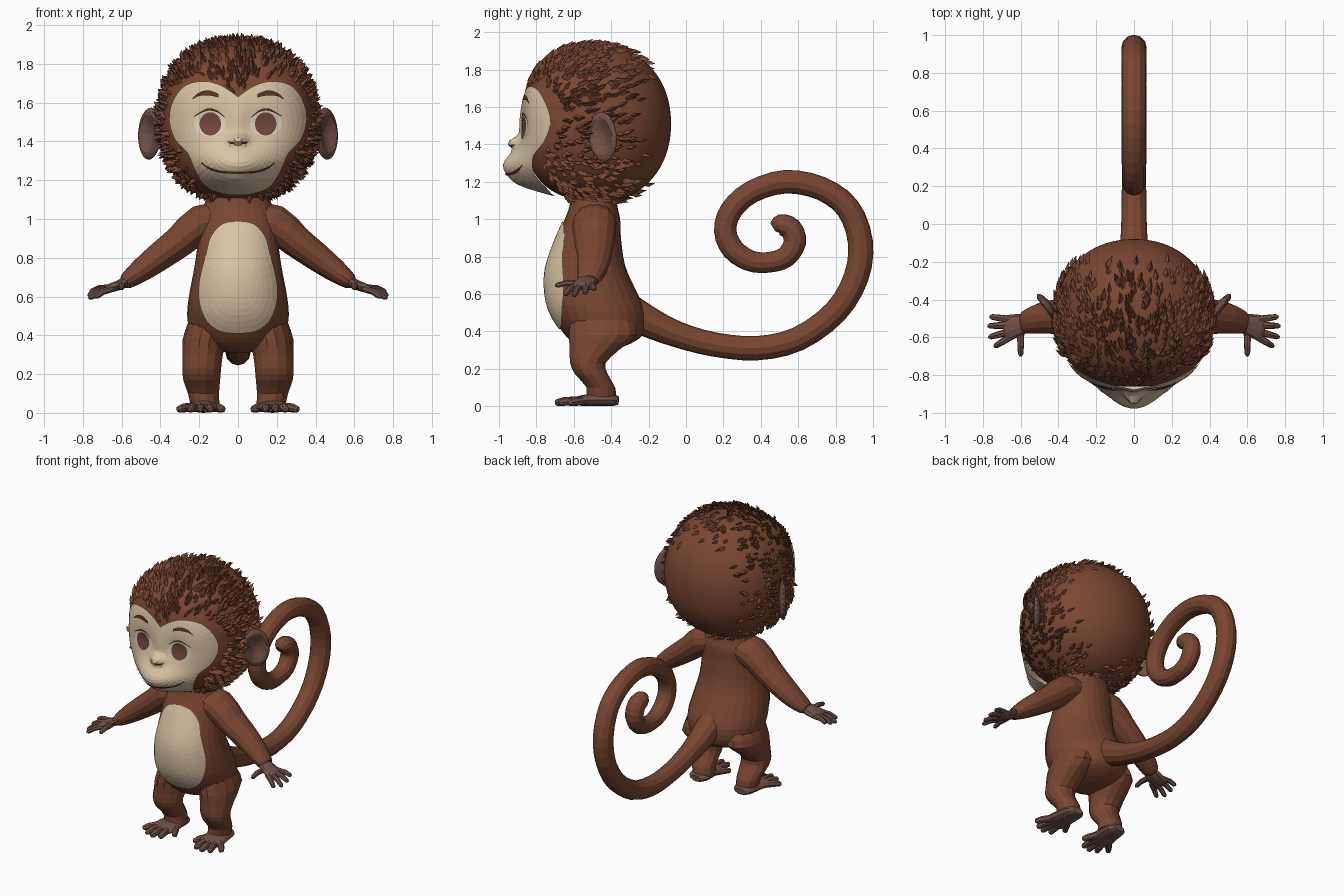
import bpy, bmesh, math, random
from mathutils import Vector, Matrix

if "Cube" in bpy.data.objects:
    bpy.data.objects.remove(bpy.data.objects["Cube"])

random.seed(4)


def mat(name, r, g, b):
    m = bpy.data.materials.new(name)
    m.diffuse_color = (r, g, b, 1)
    m.use_nodes = True
    m.node_tree.nodes["Principled BSDF"].inputs["Base Color"].default_value = m.diffuse_color
    return m


FUR = mat("brown fur", .195, .062, .031)
CREAM = mat("cream skin", .70, .55, .37)
SKIN = mat("dusky skin", .165, .082, .064)
IRIS = mat("iris brown", .17, .062, .045)
DARK = mat("dark brown", .10, .032, .02)
WHITE = mat("eye white", .74, .66, .53)


def finish(name, bm, m, mirror=False, front=False, smooth=False):
    bm.normal_update()
    if front:  # open patch: make it face -y
        if sum(f.normal.y for f in bm.faces) > 0:
            bmesh.ops.reverse_faces(bm, faces=bm.faces[:])
    else:
        bmesh.ops.recalc_face_normals(bm, faces=bm.faces[:])
    me = bpy.data.meshes.new(name)
    bm.to_mesh(me)
    bm.free()
    me.materials.append(m)
    for p in me.polygons:
        p.use_smooth = smooth
    ob = bpy.data.objects.new(name, me)
    bpy.context.collection.objects.link(ob)
    if mirror:
        ob.modifiers.new("mirror", 'MIRROR').use_mirror_merge = False
    return ob


def spline(keys, steps):
    """Catmull-Rom through tuples of any length."""
    k = [keys[0]] + list(keys) + [keys[-1]]
    out = []
    for i in range(1, len(k) - 2):
        for s in range(steps):
            t = s / steps
            out.append(tuple(
                .5 * (2 * b + (c - a) * t + (2 * a - 5 * b + 4 * c - d) * t * t + (3 * b - a - 3 * c + d) * t ** 3)
                for a, b, c, d in zip(*k[i - 1:i + 3])))
    return out + [tuple(keys[-1])]


def tube(bm, keys, sides, ref, steps=3, tangent=None):
    """Closed tube; each key is x, y, z, radius along ref, radius across."""
    pts = spline(keys, steps)
    rings = []
    for i, p in enumerate(pts):
        t = tangent or Vector(pts[min(i + 1, len(pts) - 1)][:3]) - Vector(pts[max(i - 1, 0)][:3])
        v = t.cross(ref).normalized()
        u = v.cross(t).normalized()
        rings.append([bm.verts.new(Vector(p[:3]) + u * p[3] * math.cos(a) + v * p[4] * math.sin(a))
                      for a in (2 * math.pi * j / sides for j in range(sides))])
    for r, q in zip(rings, rings[1:]):
        for j in range(sides):
            bm.faces.new((r[j], r[j - 1], q[j - 1], q[j]))
    bm.faces.new(rings[0])
    bm.faces.new(rings[-1])
    return pts


def patch(name, outline, c, depth, rings, m, mirror=False):
    """Disc with an x,z outline, laid on the surface y = depth(x, z)."""
    bm = bmesh.new()
    mid = bm.verts.new((c[0], depth(*c), c[1]))
    prev = None
    for r in range(1, rings + 1):
        ring = []
        for x, z in outline:
            x, z = c[0] + (x - c[0]) * r / rings, c[1] + (z - c[1]) * r / rings
            ring.append(bm.verts.new((x, depth(x, z), z)))
        for j in range(len(ring)):
            if prev:
                bm.faces.new((prev[j], prev[j - 1], ring[j - 1], ring[j]))
            else:
                bm.faces.new((mid, ring[j - 1], ring[j]))
        prev = ring
    return finish(name, bm, m, mirror, True)


def strip(name, line, depth, m):
    """Thin painted stroke; keys are x, z, half thickness."""
    bm = bmesh.new()
    rows = [[bm.verts.new((x, depth(x, z + s * h), z + s * h)) for s in (-1, 1)] for x, z, h in spline(line, 4)]
    for a, b in zip(rows, rows[1:]):
        bm.faces.new((a[0], b[0], b[1], a[1]))
    return finish(name, bm, m, True, True)


def mirrored(half):
    """Close a half outline that runs from the top centre to the bottom centre."""
    return half + [(-x, z) for x, z in half[-2:0:-1]]


def oval(cx, cz, rx, rz, n=20):
    return [(cx + rx * math.cos(6.28319 * i / n), cz + rz * math.sin(6.28319 * i / n)) for i in range(n)]


X, Y, Z = Vector((1, 0, 0)), Vector((0, 1, 0)), Vector((0, 0, 1))

# Head: rounded ellipsoid, boxier towards the face
HC = Vector((0, -.47, 1.51))


def head_r(d):
    p = 2.12 - .6 * min(d.y, 0)
    return (abs(d.x / .41) ** p + abs(d.y / .39) ** p + abs(d.z / .42) ** p) ** (-1 / p)


bm = bmesh.new()
bmesh.ops.create_icosphere(bm, subdivisions=5, radius=1)
for v in bm.verts:
    d = v.co.normalized()
    v.co = HC + d * head_r(d)
finish("head", bm, FUR, smooth=True)


# Face: heart-shaped mask with muzzle, nose and chin
def head_y(x, z):
    lo, hi = 0, .5
    for _ in range(22):
        y = (lo + hi) / 2
        d = Vector((x, -y, z - HC.z))
        if d.length < head_r(d.normalized()):
            lo = y
        else:
            hi = y
    return HC.y - lo


def bump(x, z, cz, sx, sz, h):
    return h * math.exp(-(x / sx) ** 2 - ((z - cz) / sz) ** 2)


def face_y(x, z):
    return (head_y(x, z) - .016 - bump(x, z, 1.27, .19, .10, .135) - bump(x, z, 1.41, .045, .028, .055)
            - bump(x, z, 1.18, .12, .05, .06) - bump(x, z, 1.5, .05, .12, .015)
            + bump(abs(x) - .14, z, 1.50, .08, .06, .012))


def on_face(off):
    return lambda x, z: face_y(x, z) - off


half = spline([(0, 1.63), (.08, 1.685), (.17, 1.71), (.27, 1.69), (.335, 1.61), (.355, 1.51), (.325, 1.41),
               (.26, 1.34), (.225, 1.26), (.17, 1.17), (.08, 1.13), (0, 1.122)], 3)
MASK = mirrored(half)
patch("face", MASK, (0, 1.42), face_y, 14, CREAM)

# Eyes, brows, mouth and nostrils
patch("eye_white", oval(.143, 1.495, .082, .068), (.143, 1.495), on_face(.005), 4, WHITE, True)
patch("iris", oval(.143, 1.49, .056, .06), (.143, 1.49), on_face(.009), 4, IRIS, True)
strip("eyelid", [(.07, 1.525, .002), (.11, 1.556, .005), (.16, 1.563, .006), (.225, 1.53, .002)], on_face(.009), DARK)
strip("eyebrow", [(.10, 1.635, .009), (.15, 1.65, .013), (.20, 1.643, .009), (.235, 1.62, .003)], on_face(.008), DARK)
strip("mouth", [(0, 1.238, .006), (.09, 1.243, .006), (.15, 1.262, .006), (.19, 1.29, .003)], on_face(.007), DARK)
strip("nostril", [(.015, 1.392, .003), (.035, 1.392, .006), (.055, 1.398, .002)], on_face(.006), DARK)


# Head fur: pointed tufts swept away from the face
def in_mask(x, z):
    hit = False
    for (ax, az), (bx, bz) in zip(MASK, MASK[1:] + MASK[:1]):
        if (az > z) != (bz > z) and x < (bx - ax) * (z - az) / (bz - az) + ax:
            hit = not hit
    return hit


bm = bmesh.new()
count = 0
while count < 1100:
    d = Vector([random.gauss(0, 1) for _ in range(3)]).normalized()
    p = HC + d * head_r(d)
    if p.y > random.uniform(-.55, -.2) or (p.y < -.5 and in_mask(p.x * .97, p.z)):
        continue
    count += 1
    flow = p - Vector((0, -.95, 1.42)) + Vector([random.uniform(-.15, .15) for _ in range(3)])
    flow = (flow - d * flow.dot(d)).normalized()
    side = d.cross(flow)
    w, ln, lift = random.uniform(.010, .018), random.uniform(.05, .09), random.uniform(.012, .03)
    a, l, r, t, k = [bm.verts.new(q) for q in (
        p - d * .008, p + flow * ln * .4 - side * w - d * .004, p + flow * ln * .4 + side * w - d * .004,
        p + flow * ln + d * (lift - ln * ln * .8), p + flow * ln * .45 + d * (lift * .8))]
    for tri in ((a, l, k), (a, k, r), (l, t, k), (k, t, r), (a, r, l), (l, r, t)):
        bm.faces.new(tri)
finish("head_fur", bm, FUR)

# Ears: dished discs turned outward and forward
bm = bmesh.new()
bmesh.ops.create_icosphere(bm, subdivisions=3, radius=1)
for v in bm.verts:
    if v.co.x > 0:
        v.co.x *= 1 - 1.5 * max(0, 1 - (v.co.y ** 2 + v.co.z ** 2) / .6)
M = Matrix.Translation((.455, -.445, 1.44)) @ Matrix.Rotation(-.65, 4, 'Z') @ Matrix.Rotation(.12, 4, 'X')
bmesh.ops.transform(bm, matrix=M @ Matrix.Diagonal((.028, .092, .135, 1)), verts=bm.verts[:])
finish("ear", bm, SKIN, True)

# Torso
bm = bmesh.new()
TORSO = tube(bm, [(0, -.45, .31, .05, .08), (0, -.445, .335, .15, .15), (0, -.44, .39, .235, .215),
                  (0, -.47, .5, .262, .255), (0, -.51, .62, .25, .242), (0, -.535, .75, .225, .21),
                  (0, -.52, .9, .205, .172), (0, -.50, 1.0, .20, .148), (0, -.495, 1.07, .175, .128),
                  (0, -.49, 1.16, .15, .12)], 28, X, 3, Z)
finish("torso", bm, FUR)


# Belly patch laid over the front of the torso
def belly_y(x, z):
    for a, b in zip(TORSO, TORSO[1:]):
        if a[2] <= z <= b[2]:
            t = (z - a[2]) / (b[2] - a[2])
            cy, rx, ry = (a[i] + (b[i] - a[i]) * t for i in (1, 3, 4))
            return cy - ry * math.sqrt(max(0, 1 - (x / rx) ** 2)) - .008
    return -.5


belly = mirrored(spline([(0, .99), (.08, .975), (.14, .91), (.165, .82), (.2, .68), (.2, .57), (.16, .47),
                         (.09, .42), (0, .408)], 3))
patch("belly", belly, (0, .66), belly_y, 8, CREAM)

# Tail: one planar curl
path = [(-.36, .54, .10), (-.22, .46, .085), (-.05, .385, .07), (.15, .33, .065), (.38, .31, .065), (.6, .36, .065),
        (.8, .505, .065), (.91, .69, .067), (.932, .88, .067), (.865, 1.06, .065), (.72, 1.165, .063),
        (.53, 1.2, .063), (.35, 1.145, .06), (.24, 1.045, .06), (.21, .935, .06), (.25, .84, .06), (.335, .78, .057),
        (.43, .768, .055), (.53, .795, .057), (.582, .875, .06), (.56, .95, .06), (.50, .97, .055), (.465, .955, .025)]
bm = bmesh.new()
tube(bm, [(0, y, z, r, r) for y, z, r in path], 12, X, 3)
finish("tail", bm, FUR)

# Arms
bm = bmesh.new()
tube(bm, [(.06, -.49, 1.0, .10, .09), (.19, -.49, .975, .118, .10), (.3, -.49, .885, .108, .085),
          (.4, -.49, .81, .094, .076), (.5, -.5, .735, .08, .062), (.575, -.52, .68, .062, .042),
          (.595, -.523, .67, .045, .025)], 14, Y, 2)
finish("arm", bm, FUR, True)

# Hands: palm, four fingers and a thumb
bm = bmesh.new()
tube(bm, [(.56, -.52, .685, .045, .028), (.61, -.535, .66, .06, .027), (.67, -.55, .64, .066, .022),
          (.69, -.555, .632, .05, .012)], 10, Y, 2)
fingers = [((.66, -.505, .645), (.765, -.49, .625)), ((.66, -.535, .642), (.775, -.54, .605)),
           ((.66, -.57, .64), (.77, -.60, .59)), ((.65, -.595, .64), (.74, -.65, .595)),
           ((.60, -.57, .655), (.60, -.70, .645))]
for a, b in fingers:
    a, b = Vector(a), Vector(b)
    ref = Z
    tube(bm, [(*a, .018, .02), (*(a.lerp(b, .55) + Z * .008), .017, .018), (*a.lerp(b, .9), .014, .015),
              (*b, .006, .007)], 7, ref, 1)
finish("hand", bm, SKIN, True)

# Legs
bm = bmesh.new()
tube(bm, [(.17, -.455, .04, .075, .085), (.178, -.455, .1, .08, .078), (.187, -.505, .17, .095, .09),
          (.187, -.525, .23, .10, .097), (.182, -.49, .30, .104, .135), (.172, -.445, .38, .113, .185),
          (.15, -.45, .46, .11, .17)], 14, X, 2, Z)
finish("leg", bm, FUR, True)

# Feet: sole and five spread toes
bm = bmesh.new()
tube(bm, [(.175, -.36, .03, .04, .022), (.175, -.39, .032, .07, .031), (.18, -.48, .034, .08, .034),
          (.187, -.56, .03, .09, .028), (.19, -.6, .025, .075, .02)], 12, X, 2)
for a, b in (((.13, -.51), (.075, -.61)), ((.15, -.57), (.14, -.685)), ((.19, -.58), (.195, -.70)),
             ((.22, -.57), (.25, -.68)), ((.24, -.54), (.31, -.63))):
    a, b = Vector((*a, .028)), Vector((*b, .018))
    tube(bm, [(*a, .024, .022), (*(a.lerp(b, .6) + Z * .004), .023, .022), (*a.lerp(b, .92), .018, .018),
              (*b, .01, .01)], 8, Z, 1)
finish("foot", bm, SKIN, True)
